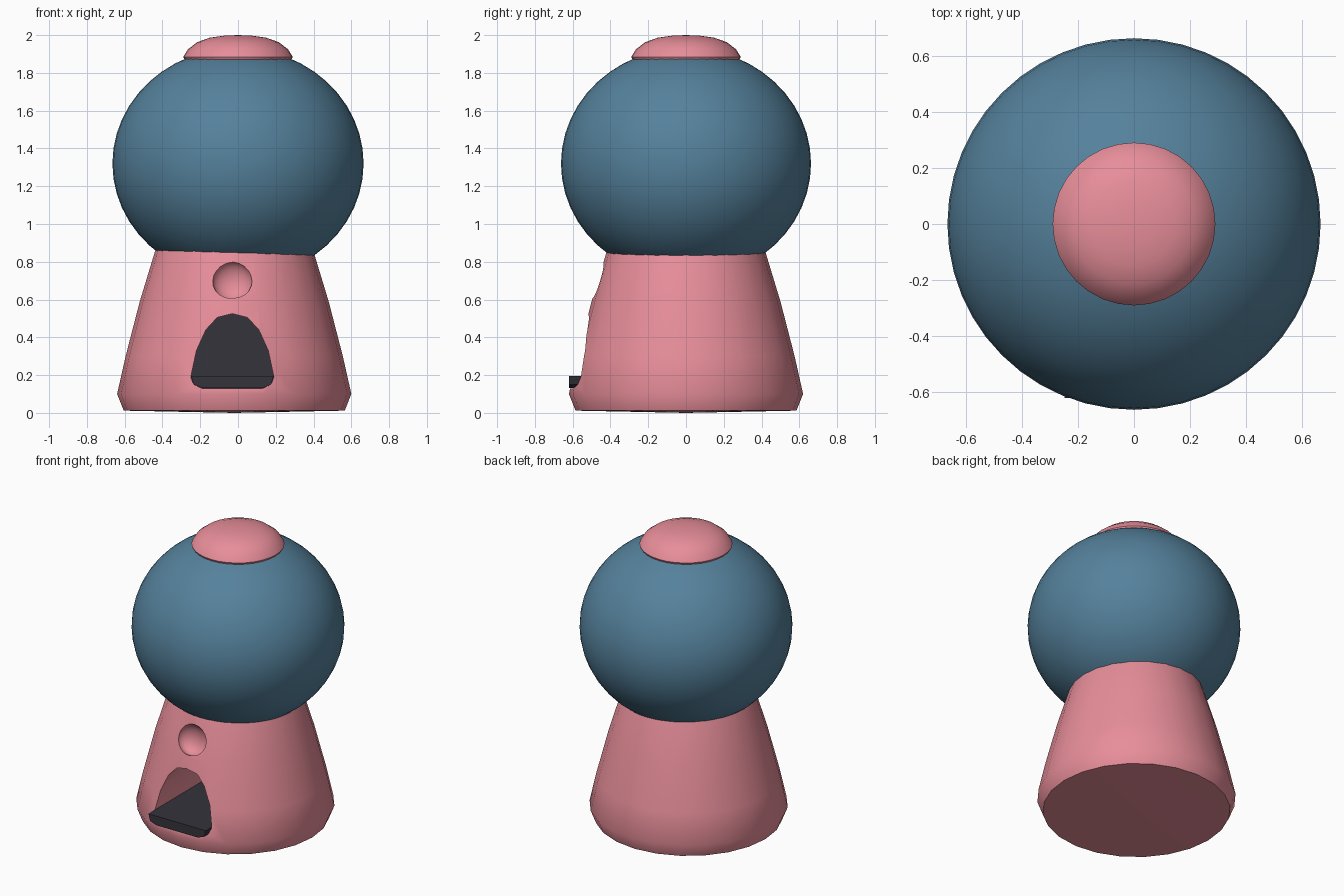
import bpy, bmesh, math

if "Cube" in bpy.data.objects:
    bpy.data.objects.remove(bpy.data.objects["Cube"])


def material(name, rgb):
    m = bpy.data.materials.new(name)
    m.diffuse_color = (*rgb, 1)
    m.use_nodes = True
    m.node_tree.nodes["Principled BSDF"].inputs["Base Color"].default_value = m.diffuse_color
    return m


PINK = material("pink", (0.80, 0.27, 0.32))
BLUE = material("blue", (0.09, 0.22, 0.33))
DARK = material("dark", (0.035, 0.033, 0.043))


def finish(bm, name, mat):
    bmesh.ops.remove_doubles(bm, verts=bm.verts, dist=1e-4)
    bmesh.ops.recalc_face_normals(bm, faces=bm.faces)
    me = bpy.data.meshes.new(name)
    bm.to_mesh(me)
    bm.free()
    ob = bpy.data.objects.new(name, me)
    bpy.context.collection.objects.link(ob)
    me.materials.append(mat)
    return ob


def lathe(name, profile, mat, steps, x=0.0):
    """Spin an (r, z) profile around a vertical axis."""
    bm = bmesh.new()
    vs = [bm.verts.new((x + r, 0, z)) for r, z in profile]
    es = [bm.edges.new(p) for p in zip(vs, vs[1:])]
    bmesh.ops.spin(bm, geom=vs + es, cent=(x, 0, 0), axis=(0, 0, 1),
                   angle=math.tau, steps=steps)
    return finish(bm, name, mat)


def extrude_y(name, outline, y0, y1, mat):
    """Extrude an (x, z) outline from y0 to y1."""
    bm = bmesh.new()
    f = bm.faces.new([bm.verts.new((x, y0, z)) for x, z in outline])
    ext = bmesh.ops.extrude_face_region(bm, geom=[f])["geom"]
    moved = [v for v in ext if isinstance(v, bmesh.types.BMVert)]
    bmesh.ops.translate(bm, verts=moved, vec=(0, y1 - y0, 0))
    if f.is_valid and len(bm.faces) == len(outline) + 1:
        bm.faces.new([v for v in bm.verts if abs(v.co.y - y0) < 1e-6])
    return finish(bm, name, mat)


def ball(name, loc, scale, mat, seg=48, rings=24):
    bm = bmesh.new()
    bmesh.ops.create_uvsphere(bm, u_segments=seg, v_segments=rings, radius=1)
    bmesh.ops.scale(bm, verts=bm.verts, vec=scale)
    bmesh.ops.translate(bm, verts=bm.verts, vec=loc)
    return finish(bm, name, mat)


def smooth(ob, deg):
    bpy.ops.object.select_all(action='DESELECT')
    ob.select_set(True)
    bpy.context.view_layer.objects.active = ob
    bpy.ops.object.shade_smooth_by_angle(angle=math.radians(deg))


def cut(ob, cutter):
    cutter.hide_render = True
    mod = ob.modifiers.new("cut", 'BOOLEAN')
    mod.operation = 'DIFFERENCE'
    mod.object = cutter
    bpy.context.view_layer.objects.active = ob
    bpy.ops.object.modifier_apply(modifier=mod.name)
    bpy.data.objects.remove(cutter)


# Flared base, closed top and bottom
base = lathe("base", [(0, 0.0), (0.585, 0.012), (0.62, 0.10), (0.575, 0.30),
                      (0.50, 0.59), (0.415, 0.87), (0.38, 0.95), (0, 0.95)],
             PINK, 24, x=-0.02)

# Arched chute opening and round dimple above it
half = [(0.16, 0.13), (0.205, 0.15), (0.22, 0.19), (0.19, 0.33),
        (0.14, 0.44), (0.08, 0.505)]
arch = ([(-0.03 + x, z) for x, z in half] + [(-0.03, 0.525)]
        + [(-0.03 - x, z) for x, z in reversed(half)])
cut(base, extrude_y("chute_cutter", arch, -0.8, 0.02, PINK))
cut(base, ball("dimple_cutter", (-0.03, -0.46, 0.70), (0.105, 0.07, 0.105),
               PINK, 24, 12))
smooth(base, 35)

# Dark tray floor and chute back
tray = [(-0.19, 0.132), (0.13, 0.132), (0.175, 0.15), (0.188, 0.195),
        (-0.248, 0.195), (-0.235, 0.15)]
smooth(extrude_y("tray", tray, -0.62, 0.01, DARK), 35)
extrude_y("chute_back", arch, -0.01, 0.018, DARK)

# Globe and lid
smooth(ball("globe", (0, 0, 1.32), (0.665, 0.662, 0.612), BLUE), 60)
lid = lathe("lid", [(0, 1.85), (0.28, 1.865), (0.29, 1.885), (0.265, 1.925),
                    (0.215, 1.963), (0.15, 1.986), (0.075, 1.997), (0, 2.0)],
            PINK, 32)
smooth(lid, 50)
